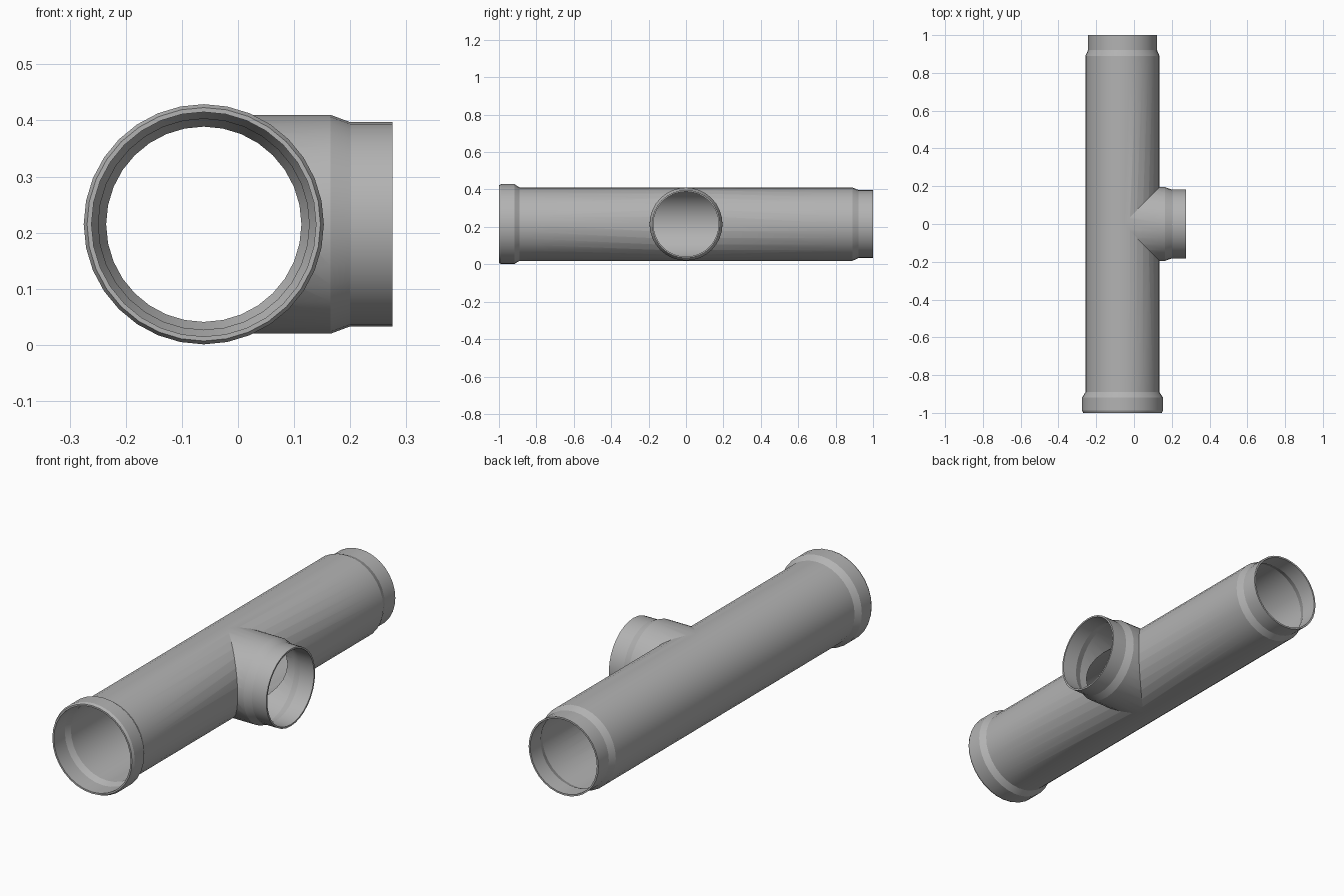
import bpy, bmesh, math
from mathutils import Matrix, Vector

cube = bpy.data.objects.get("Cube")
if cube:
    bpy.data.objects.remove(cube, do_unlink=True)

SIDES = 32
CX, CZ = -0.061, 0.215

grey = bpy.data.materials.new("pipe grey")
grey.use_nodes = True
colour = (0.45, 0.45, 0.45, 1)
grey.diffuse_color = colour
grey.node_tree.nodes["Principled BSDF"].inputs["Base Color"].default_value = colour


def lathe(name, profile, axis):
    """Closed solid turned from (distance, radius) pairs along the x or y axis."""
    bm = bmesh.new()
    rings = []
    for d, r in profile:
        ring = []
        for i in range(SIDES):
            a = 2 * math.pi * i / SIDES
            u, v = r * math.cos(a), r * math.sin(a)
            p = (CX + u, d, CZ + v) if axis == "y" else (d, u, CZ + v)
            ring.append(bm.verts.new(p))
        rings.append(ring)
    for a, b in zip(rings, rings[1:]):
        for i in range(SIDES):
            j = (i + 1) % SIDES
            bm.faces.new((a[i], a[j], b[j], b[i]))
    bm.faces.new(rings[0])
    bm.faces.new(rings[-1])
    bmesh.ops.recalc_face_normals(bm, faces=bm.faces)
    mesh = bpy.data.meshes.new(name)
    bm.to_mesh(mesh)
    bm.free()
    mesh.materials.append(grey)
    ob = bpy.data.objects.new(name, mesh)
    bpy.context.collection.objects.link(ob)
    return ob


# Main run: socket at the front, spigot at the back
pipe = lathe("tee_pipe", [(-1, .208), (-.988, .214), (-.918, .214), (-.89, .196),
                          (.89, .196), (.922, .182), (1, .182)], "y")
# Side branch with its own spigot
branch = lathe("branch", [(CX, .195), (.165, .195), (.2, .182), (.275, .182)], "x")
# Hollow bores
main_bore = lathe("main_bore", [(-1.05, .2), (-.918, .2), (-.89, .188),
                                (.89, .188), (.922, .174), (1.05, .174)], "y")
branch_bore = lathe("branch_bore", [(CX, .187), (.165, .187), (.2, .174), (.33, .174)], "x")

bpy.context.view_layer.objects.active = pipe
for tool, op in ((branch, "UNION"), (main_bore, "DIFFERENCE"), (branch_bore, "DIFFERENCE")):
    mod = pipe.modifiers.new(tool.name, "BOOLEAN")
    mod.object, mod.operation, mod.solver = tool, op, "EXACT"
    bpy.ops.object.modifier_apply(modifier=mod.name)
    bpy.data.objects.remove(tool, do_unlink=True)

# Smooth round walls, crisp steps and seam
bpy.ops.object.select_all(action="DESELECT")
pipe.select_set(True)
bpy.ops.object.shade_smooth_by_angle(angle=math.radians(16))
